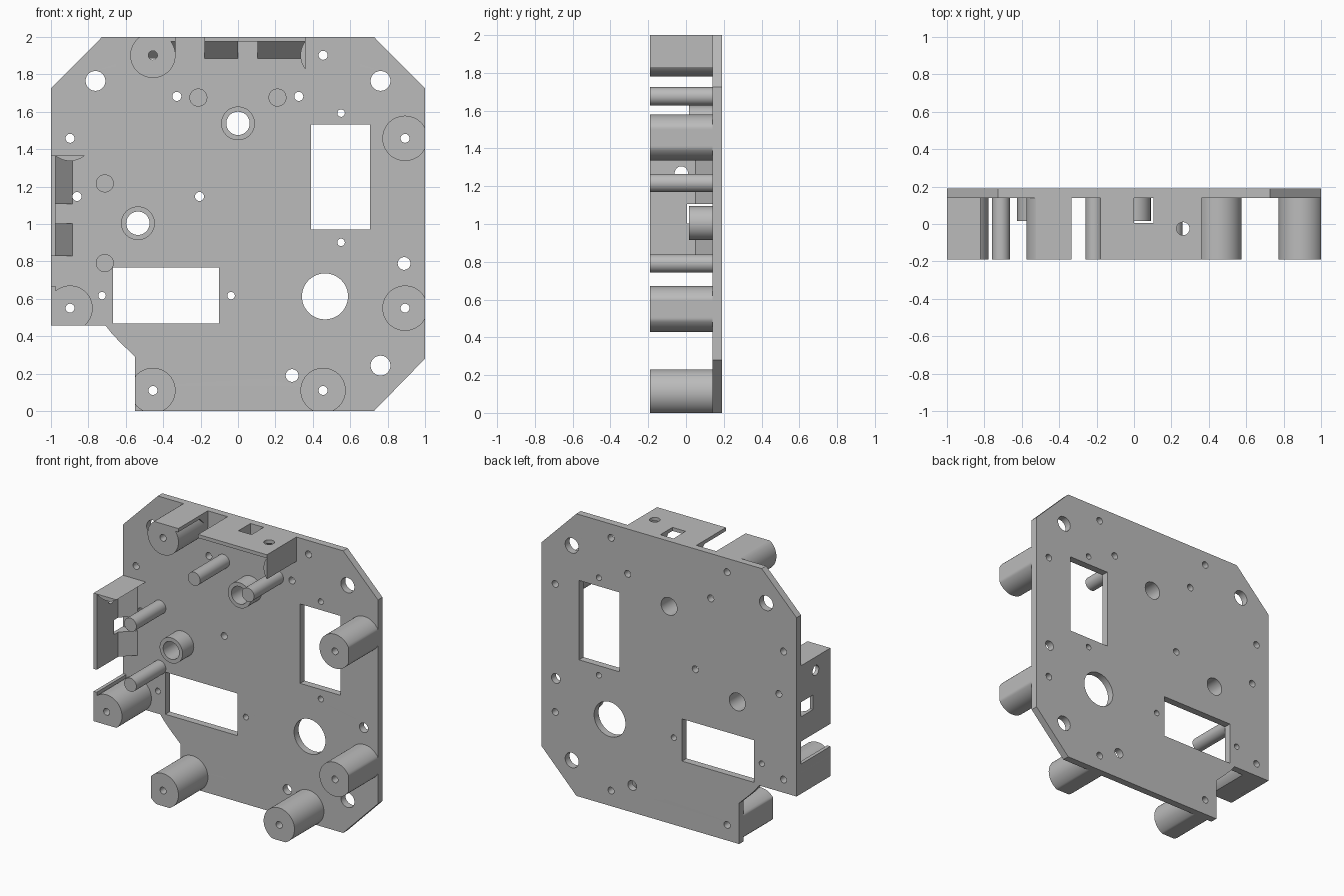
import bpy, bmesh, math
from mathutils import Vector

if "Cube" in bpy.data.objects:
    bpy.data.objects.remove(bpy.data.objects["Cube"])

FRONT, SEAT, BACK = -0.19, 0.14, 0.19      # y of post tips, plate front, plate back
POST_R, SCREW_R = 0.121, 0.024

grey = bpy.data.materials.new("grey plastic")
grey.diffuse_color = (0.5, 0.5, 0.5, 1)
grey.use_nodes = True
grey.node_tree.nodes["Principled BSDF"].inputs["Base Color"].default_value = grey.diffuse_color


def finish(name, mesh):
    """Weld, orient, shade and link a mesh as a named part."""
    bm = bmesh.new()
    bm.from_mesh(mesh)
    bmesh.ops.remove_doubles(bm, verts=bm.verts, dist=1e-5)
    bmesh.ops.recalc_face_normals(bm, faces=bm.faces)
    bm.to_mesh(mesh)
    bm.free()
    mesh.materials.clear()
    mesh.materials.append(grey)
    ob = bpy.data.objects.new(name, mesh)
    bpy.context.collection.objects.link(ob)
    bpy.ops.object.select_all(action='DESELECT')
    ob.select_set(True)
    bpy.context.view_layer.objects.active = ob
    bpy.ops.object.shade_smooth_by_angle(angle=math.radians(30))
    return ob


def arc(cx, cz, r, a0=0, a1=360, n=48):
    """Points on a circle; a full turn leaves out the repeated end point."""
    full = a1 - a0 == 360
    steps = n if full else n - 1
    return [(cx + r * math.cos(math.radians(a0 + (a1 - a0) * i / steps)),
             cz + r * math.sin(math.radians(a0 + (a1 - a0) * i / steps))) for i in range(n)]


def rect(x0, x1, z0, z1):
    return [(x0, z0), (x1, z0), (x1, z1), (x0, z1)]


def extrude(name, loops, y0, y1):
    """Fill x-z loops (inner loops are holes) and extrude them along y."""
    cu = bpy.data.curves.new(name, 'CURVE')
    cu.dimensions, cu.fill_mode, cu.extrude = '2D', 'BOTH', (y1 - y0) / 2
    for pts in loops:
        sp = cu.splines.new('POLY')
        sp.points.add(len(pts) - 1)
        for p, (x, z) in zip(sp.points, pts):
            p.co = (x, z, 0, 1)
        sp.use_cyclic_u = True
    tmp = bpy.data.objects.new("tmp", cu)
    bpy.context.collection.objects.link(tmp)
    bpy.context.view_layer.update()
    mesh = bpy.data.meshes.new_from_object(tmp.evaluated_get(bpy.context.evaluated_depsgraph_get()))
    bpy.data.objects.remove(tmp)
    mid = (y0 + y1) / 2
    for v in mesh.vertices:
        x, z, d = v.co
        v.co = (x, mid - d, z)
    mesh.name = name
    return finish(name, mesh)


# Base plate: chamfered outline with a stepped lower left corner
outline = [(-0.727, 2), (0.727, 2), (1, 1.725), (1, 0.28), (0.727, 0), (-0.55, 0),
           (-0.55, 0.29), (-0.63, 0.367), (-0.675, 0.415), (-0.708, 0.457), (-1, 0.457), (-1, 1.725)]
posts = [(-0.455, 1.902), (0.893, 1.458), (0.893, 0.55),
         (0.455, 0.11), (-0.455, 0.11), (-0.898, 0.55)]
bosses = [(0, 1.538), (-0.535, 1.004)]
holes = [(x, z, SCREW_R) for x, z in posts + [(0.455, 1.902), (-0.898, 1.458)]]
holes += [(x, z, 0.0625) for x, z in bosses]
holes += [(-0.762, 1.765, 0.053), (0.762, 1.765, 0.053), (0.762, 0.243, 0.053),
          (0.888, 0.789, 0.034), (0.289, 0.19, 0.034), (0.465, 0.613, 0.123),
          (-0.327, 1.682, 0.024), (0.325, 1.682, 0.024),
          (-0.861, 1.147, 0.024), (-0.206, 1.147, 0.024),
          (0.551, 1.593, 0.02), (0.551, 0.902, 0.02), (-0.727, 0.617, 0.02), (-0.037, 0.617, 0.02)]
windows = [rect(0.39, 0.706, 0.97, 1.533), rect(-0.668, -0.102, 0.468, 0.767)]
extrude("base_plate", [outline] + [arc(*h) for h in holes] + windows, SEAT, BACK)

# Screw posts, trimmed flush with the plate edges
for i, (x, z) in enumerate(posts):
    left = -0.55 if z < 0.3 else -1
    low = 0.457 if x < -0.6 else 0
    ring = [(min(max(px, left), 1), min(max(pz, low), 2)) for px, pz in arc(x, z, POST_R, n=72)]
    extrude(f"screw_post_{i + 1}", [ring, arc(x, z, SCREW_R, n=24)], FRONT, SEAT)

# Slivers of two cut-away posts at the ends of the walls
a = math.degrees(math.acos((0.455 - 0.36) / POST_R))
extrude("top_post_sliver", [arc(0.455, 1.902, POST_R, 180 - a, 180 + a, 20)], FRONT, SEAT)
a = math.degrees(math.acos((1.458 - 1.365) / POST_R))
extrude("left_post_sliver",
        [[(max(x, -1), z) for x, z in arc(-0.898, 1.458, POST_R, 270 - a, 270 + a, 20)]], FRONT, SEAT)

# Locating pins and hollow bosses
for i, (x, z) in enumerate([(-0.212, 1.676), (0.211, 1.676), (-0.712, 1.217), (-0.712, 0.791)]):
    extrude(f"locating_pin_{i + 1}", [arc(x, z, 0.048)], FRONT, SEAT)
for i, (x, z) in enumerate(bosses):
    extrude(f"hollow_boss_{i + 1}", [arc(x, z, 0.09), arc(x, z, 0.0625)], 0.015, SEAT)


# Edge walls: (along, y, depth from the outer edge) mapped to the top or left side
def on_top(s, y, d):
    return Vector((s, y, 2 - d))


def on_left(s, y, d):
    return Vector((-1 + d, y, s))


def prism(bottom, top):
    bm = bmesh.new()
    lo, hi = ([bm.verts.new(p) for p in ring] for ring in (bottom, top))
    bm.faces.new(lo)
    bm.faces.new(hi)
    for i in range(len(lo)):
        j = (i + 1) % len(lo)
        bm.faces.new((lo[i], lo[j], hi[j], hi[i]))
    bmesh.ops.recalc_face_normals(bm, faces=bm.faces)
    mesh = bpy.data.meshes.new("prism")
    bm.to_mesh(mesh)
    bm.free()
    return mesh


def wall(name, put, s0, s1, gusset=True, slot=None, eye=None):
    """Thin wall with a sloped root, an optional square slot and round hole."""
    t = 0.025
    prof = [(FRONT, 0), (SEAT, 0), (SEAT, 0.115), (0.05, t), (FRONT, t)]
    if not gusset:
        prof = [(FRONT, 0), (SEAT, 0), (SEAT, t), (FRONT, t)]
    ob = finish(name, prism([put(s0, y, d) for y, d in prof], [put(s1, y, d) for y, d in prof]))
    cuts = []
    if slot:
        cuts.append(rect(slot[0], slot[1], 0.005, SEAT + 0.01))
    if eye:
        cuts.append(arc(eye, -0.025, 0.035, n=32))
    for pts in cuts:
        cutter = bpy.data.objects.new("cutter", prism([put(s, y, -0.05) for s, y in pts],
                                                      [put(s, y, 0.2) for s, y in pts]))
        cutter.hide_render = True
        bpy.context.collection.objects.link(cutter)
        mod = ob.modifiers.new("cut", 'BOOLEAN')
        mod.operation, mod.solver, mod.object = 'DIFFERENCE', 'EXACT', cutter
        bpy.context.view_layer.objects.active = ob
        bpy.ops.object.modifier_apply(modifier=mod.name)
        bpy.data.objects.remove(cutter)


wall("top_wall", on_top, -0.18, 0.36, slot=(0, 0.103), eye=0.262)
wall("top_wall_stub", on_top, -0.52, -0.335)
wall("left_wall", on_left, 0.828, 1.365, slot=(1.003, 1.106), eye=1.27)
wall("left_wall_stub", on_left, 0.457, 0.668, gusset=False)
